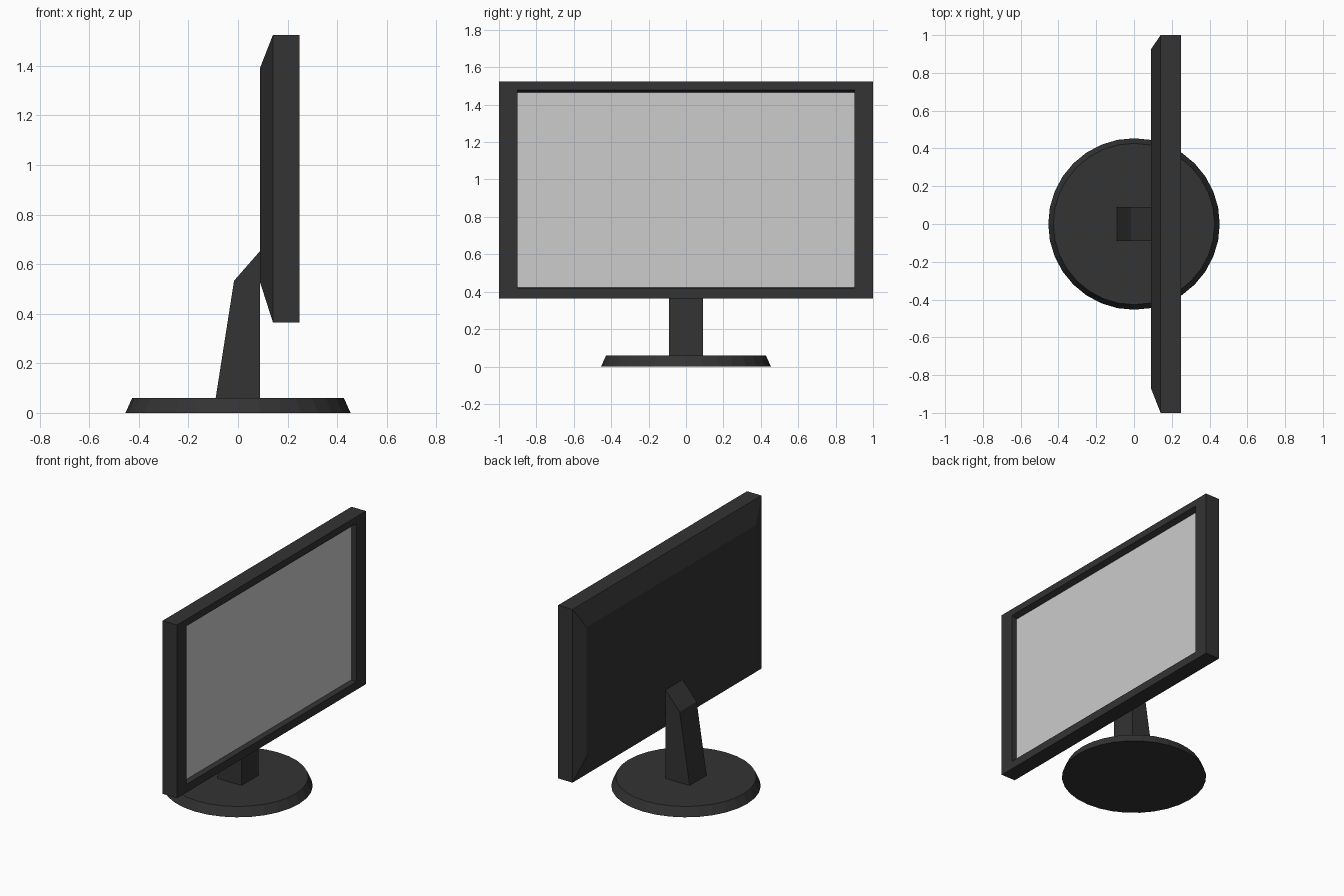
import bpy, bmesh, math

if "Cube" in bpy.data.objects:
    bpy.data.objects.remove(bpy.data.objects["Cube"])


def material(name, v):
    m = bpy.data.materials.new(name)
    m.diffuse_color = (v, v, v, 1)
    m.use_nodes = True
    m.node_tree.nodes["Principled BSDF"].inputs["Base Color"].default_value = m.diffuse_color
    return m


DARK = material("dark plastic", 0.0331)
GREY = material("screen grey", 0.604)


def loft(name, rings, mat, cap_start=True, cap_end=True):
    """Join equal-length rings of points with quads, capping the ends."""
    bm = bmesh.new()
    loops = [[bm.verts.new(p) for p in ring] for ring in rings]
    for a, b in zip(loops, loops[1:]):
        for i in range(len(a)):
            j = (i + 1) % len(a)
            bm.faces.new((a[i], a[j], b[j], b[i]))
    if cap_start:
        bm.faces.new(loops[0][::-1])
    if cap_end:
        bm.faces.new(loops[-1])
    if cap_start or len(loops) > 1:
        bmesh.ops.recalc_face_normals(bm, faces=bm.faces[:])
    me = bpy.data.meshes.new(name)
    bm.to_mesh(me)
    bm.free()
    me.materials.append(mat)
    ob = bpy.data.objects.new(name, me)
    bpy.context.collection.objects.link(ob)
    return ob


def rect(x, y0, y1, z0, z1):
    return [(x, y0, z0), (x, y1, z0), (x, y1, z1), (x, y0, z1)]


def circle(r, z, n=32):
    return [(r * math.cos(math.tau * i / n), r * math.sin(math.tau * i / n), z)
            for i in range(n)]


# Round base with sloped rim
loft("base", [circle(0.454, 0), circle(0.427, 0.06)], DARK)

# Tapered stand, side profile extruded across y
profile = [(-0.09, 0.06), (0.089, 0.06), (0.089, 0.653), (-0.016, 0.533)]
loft("stand", [[(x, y, z) for x, z in profile] for y in (-0.09, 0.09)], DARK)

# Display housing: bevelled back, square front, recessed opening
recess = rect(0.21, -0.9, 0.9, 0.422, 1.465)
loft("housing", [
    rect(0.089, -0.868, 0.924, 0.527, 1.392),
    rect(0.141, -1, 1, 0.365, 1.525),
    rect(0.248, -1, 1, 0.365, 1.525),
    rect(0.248, -0.9, 0.9, 0.419, 1.479),
    recess], DARK, cap_end=False)

# Screen panel closing the recess, facing +x
loft("screen", [recess], GREY, cap_start=False)
